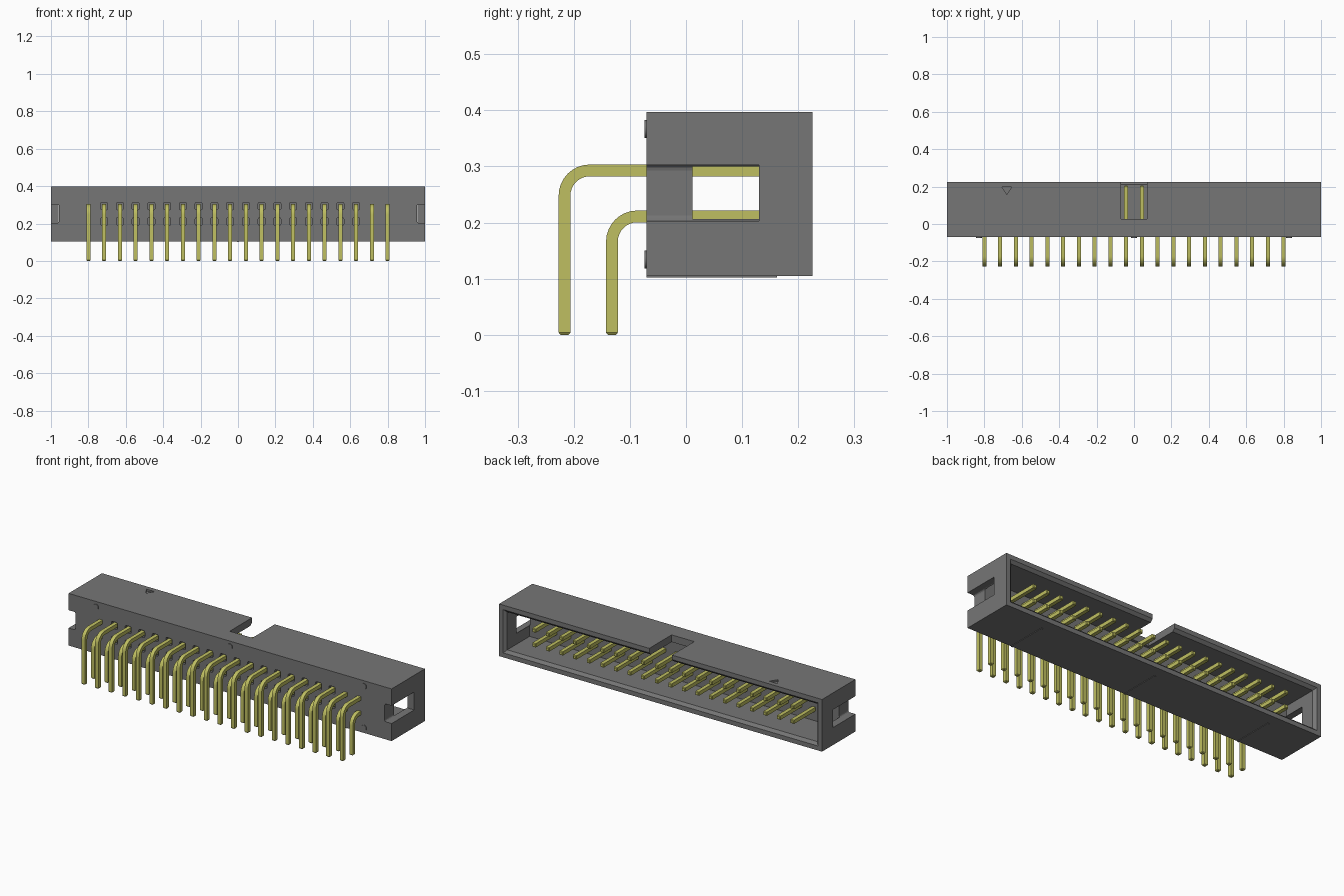
import bpy, bmesh, math
from mathutils import Vector

cube = bpy.data.objects.get("Cube")
if cube:
    bpy.data.objects.remove(cube, do_unlink=True)


def material(name, rgb):
    m = bpy.data.materials.new(name)
    m.use_nodes = True
    m.diffuse_color = (*rgb, 1)
    bsdf = next(n for n in m.node_tree.nodes if n.type == "BSDF_PRINCIPLED")
    bsdf.inputs["Base Color"].default_value = (*rgb, 1)
    return m


GREY = material("grey plastic", (0.18, 0.18, 0.18))
GOLD = material("yellow metal", (0.52, 0.52, 0.12))


def add_mesh(name, bm, mat):
    bmesh.ops.recalc_face_normals(bm, faces=bm.faces)
    mesh = bpy.data.meshes.new(name)
    bm.to_mesh(mesh)
    bm.free()
    mesh.materials.append(mat)
    return add_object(name, mesh)


def add_object(name, mesh):
    ob = bpy.data.objects.new(name, mesh)
    bpy.context.collection.objects.link(ob)
    return ob


def add_box(bm, x, y, z):
    """Add a box from (low, high) pairs and return its vertices."""
    verts = bmesh.ops.create_cube(bm, size=1)["verts"]
    for v in verts:
        v.co = [(lo + hi) / 2 + c * (hi - lo) for c, (lo, hi) in zip(v.co, (x, y, z))]
    return verts


def box(name, x, y, z):
    bm = bmesh.new()
    add_box(bm, x, y, z)
    return add_mesh(name, bm, GREY)


def cut(target, cutter):
    """Subtract the cutter for good, then remove it."""
    cutter.hide_render = True
    mod = target.modifiers.new("cut", "BOOLEAN")
    mod.operation, mod.solver, mod.object = "DIFFERENCE", "EXACT", cutter
    bpy.context.view_layer.objects.active = target
    bpy.ops.object.modifier_apply(modifier=mod.name)
    bpy.data.objects.remove(cutter, do_unlink=True)


# Layout
FRONT, BACK, BOTTOM, TOP = -0.07, 0.225, 0.105, 0.397
PITCH, COLUMNS = 0.0842, 20
columns = [(i - (COLUMNS - 1) / 2) * PITCH for i in range(COLUMNS)]
UPPER, LOWER = 0.293, 0.211

# Housing with an open back
housing = box("housing", (-1, 1), (FRONT, BACK), (BOTTOM, TOP))
cut(housing, box("cavity", (-0.96, 0.96), (0.012, 0.3), (BOTTOM + 0.04, TOP - 0.04)))

# Chamfered lip around the opening
bm = bmesh.new()
for v in add_box(bm, (-0.96, 0.96), (BACK - 0.015, BACK + 0.015), (BOTTOM + 0.04, TOP - 0.04)):
    if v.co.y > BACK:
        v.co.x += math.copysign(0.03, v.co.x)
        v.co.z += math.copysign(0.03, v.co.z - 0.25)
cut(housing, add_mesh("lip", bm, GREY))

# Key slot in the top wall
cut(housing, box("key_slot", (-0.07, 0.07), (0.027, 0.3), (0.3, 0.5)))

# Rounded latch grooves, which open windows into the cavity
for side in (-1, 1):
    bm = bmesh.new()
    add_box(bm, sorted((side * 0.957, side * 1.1)), (-0.2, 0.13), (0.203, 0.303))
    edges = [e for e in bm.edges if all(abs(v.co.x) < 1 for v in e.verts)
             and abs(e.verts[0].co.y - e.verts[1].co.y) > 0.1]
    bmesh.ops.bevel(bm, geom=edges, offset=0.01, segments=3, affect="EDGES", profile=0.5)
    cut(housing, add_mesh("latch_groove", bm, GREY))

# Shallow pockets around the pins on the front face
bm = bmesh.new()
for x in columns[1:18]:
    for z in (UPPER, LOWER):
        add_box(bm, (x - 0.019, x + 0.019), (FRONT - 0.02, FRONT + 0.015), (z - 0.02, z + 0.02))
edges = [e for e in bm.edges if abs(e.verts[0].co.y - e.verts[1].co.y) > 0.01]
bmesh.ops.bevel(bm, geom=edges, offset=0.008, segments=2, affect="EDGES", profile=0.5)
cut(housing, add_mesh("pin_pockets", bm, GREY))

# Engraved triangle that marks the first pin
bm = bmesh.new()
tri = [bm.verts.new((-0.68 + dx, y, TOP - 0.01)) for dx, y in ((-0.026, 0.198), (0.026, 0.198), (0, 0.158))]
face = bm.faces.new(tri)
top = bmesh.ops.extrude_face_region(bm, geom=[face])["geom"]
bmesh.ops.translate(bm, verts=[v for v in top if isinstance(v, bmesh.types.BMVert)], vec=(0, 0, 0.03))
cut(housing, add_mesh("first_pin_mark", bm, GREY))

# Thin ribs under the housing
for x in (-0.72, 0, 0.72):
    box("bottom_rib", (x - 0.005, x + 0.005), (FRONT, 0.162), (0.102, BOTTOM + 0.003))

# Small round studs on the front face
for x in (-0.83, 0, 0.83):
    for z in (0.367, 0.134):
        bpy.ops.mesh.primitive_cylinder_add(vertices=20, radius=0.016, depth=0.008,
                                            location=(x, FRONT, z), rotation=(math.pi / 2, 0, 0))
        stud = bpy.context.object
        stud.name = "front_stud"
        stud.data.materials.append(GREY)
        bpy.ops.object.shade_smooth_by_angle()


def pin_mesh(name, leg_y, z, radius=0.045, half=0.0105, tip=0.004, steps=8):
    """Sweep a square along a leg, a bend and a straight contact."""
    up, out = Vector((0, 0, 1)), Vector((0, 1, 0))
    path = [(Vector((0, leg_y, 0)), out, 0.7), (Vector((0, leg_y, tip)), out, 1)]
    centre = Vector((0, leg_y + radius, z - radius))
    for i in range(steps + 1):
        a = i / steps * math.pi / 2
        inward = out * math.cos(a) - up * math.sin(a)
        path.append((centre - inward * radius, inward, 1))
    path += [(Vector((0, 0.205 - tip, z)), -up, 1), (Vector((0, 0.205, z)), -up, 0.7)]
    bm = bmesh.new()
    rings = []
    for p, n, s in path:
        corners = ((-1, -1), (1, -1), (1, 1), (-1, 1))
        rings.append([bm.verts.new(p + Vector((a * half * s, 0, 0)) + n * b * half * s) for a, b in corners])
    for r, q in zip(rings, rings[1:]):
        for k in range(4):
            bm.faces.new((r[k], r[(k + 1) % 4], q[(k + 1) % 4], q[k]))
    bm.faces.new(rings[0])
    bm.faces.new(rings[-1])
    ob = add_mesh(name, bm, GOLD)
    bpy.ops.object.select_all(action="DESELECT")
    ob.select_set(True)
    bpy.context.view_layer.objects.active = ob
    bpy.ops.object.shade_smooth_by_angle()
    return ob


# Two rows of bent pins
for name, leg_y, z in (("upper_pin", -0.2165, UPPER), ("lower_pin", -0.132, LOWER)):
    pin = pin_mesh(name, leg_y, z)
    pin.location.x = columns[0]
    for x in columns[1:]:
        add_object(name, pin.data).location.x = x
